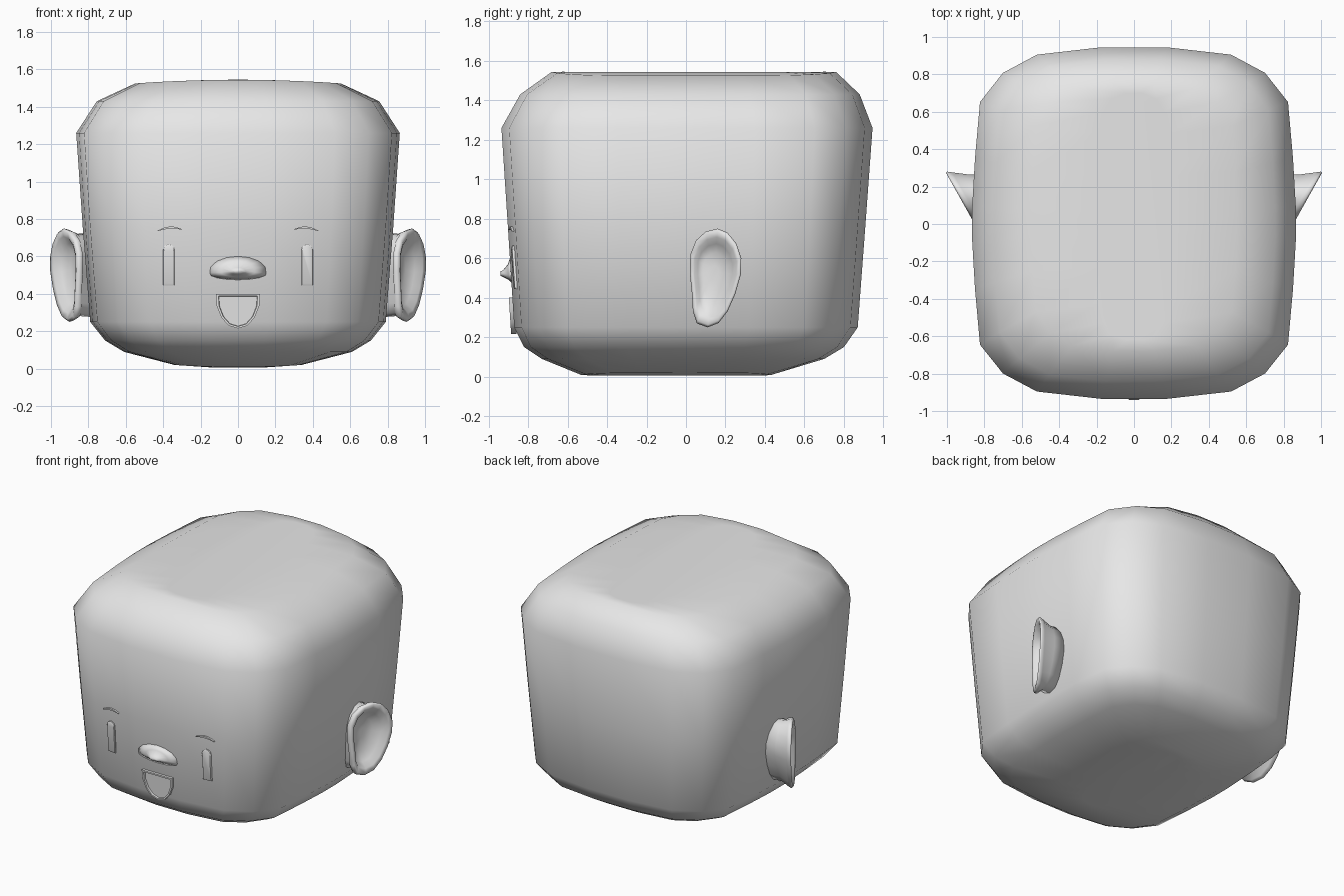
import bpy, bmesh, math

if "Cube" in bpy.data.objects:
    bpy.data.objects.remove(bpy.data.objects["Cube"])

skin = bpy.data.materials.new("plain_grey")
skin.diffuse_color = (0.8, 0.8, 0.8, 1)
skin.use_nodes = True
skin.node_tree.nodes["Principled BSDF"].inputs["Base Color"].default_value = skin.diffuse_color


def make(name, rings, mirror=False, sharp=None):
    """Skin a stack of equal-length closed rings and cap both ends."""
    bm = bmesh.new()
    loops = [[bm.verts.new(p) for p in ring] for ring in rings]
    n = len(loops[0])
    for a, b in zip(loops, loops[1:]):
        for i in range(n):
            j = (i + 1) % n
            bm.faces.new((a[i], a[j], b[j], b[i]))
    bm.faces.new(loops[0])
    bm.faces.new(loops[-1])
    bmesh.ops.recalc_face_normals(bm, faces=bm.faces)
    me = bpy.data.meshes.new(name)
    bm.to_mesh(me)
    bm.free()
    me.materials.append(skin)
    ob = bpy.data.objects.new(name, me)
    bpy.context.collection.objects.link(ob)
    me.polygons.foreach_set("use_smooth", [True] * len(me.polygons))
    if sharp:
        bpy.ops.object.select_all(action='DESELECT')
        ob.select_set(True)
        bpy.context.view_layer.objects.active = ob
        bpy.ops.object.shade_smooth_by_angle(angle=math.radians(sharp))
    if mirror:
        ob.modifiers.new("Mirror", 'MIRROR')
    return ob


# Head: one rounded-square plan, scaled ring by ring (normalised to 1)
quarter = [(0.2, 1.0), (0.6, 0.958), (0.81, 0.855),
           (0.952, 0.69), (0.983, 0.37), (1.0, 0.1)]
plan = quarter + [(x, -y) for x, y in quarter[::-1]]
plan += [(-x, y) for x, y in plan[::-1]]


# half width, front depth, back depth, height, drop towards the sides
levels = [(0.12, 0.45, 0.38, 0.005, 0),
          (0.34, 0.53, 0.43, 0.008, -0.012),
          (0.61, 0.73, 0.70, 0.09, 0),
          (0.71, 0.82, 0.80, 0.15, 0),
          (0.79, 0.87, 0.87, 0.25, 0),
          (0.83, 0.902, 0.908, 0.755, 0),
          (0.865, 0.935, 0.945, 1.26, 0),
          (0.755, 0.84, 0.88, 1.43, 0),
          (0.55, 0.68, 0.76, 1.545, 0.02),
          (0.2, 0.62, 0.70, 1.545, 0.003)]
make("head", [[(x * w, y * (b if y > 0 else f), z - d * x * x) for x, y in plan]
              for w, f, b, z, d in levels])


def face_y(x, z):
    """Depth of the front of the head at a point of the face."""
    t = (z - 0.25) / 1.01
    u = abs(x) / (0.79 + 0.075 * t)
    k = 1 if u < 0.2 else 1 - 0.042 * (u - 0.2) / 0.4
    return -(0.87 + 0.065 * t) * k


def scaled(pts, s):
    cx = (min(p[0] for p in pts) + max(p[0] for p in pts)) / 2
    cz = (min(p[1] for p in pts) + max(p[1] for p in pts)) / 2
    return [(cx + (x - cx) * s, cz + (z - cz) * s) for x, z in pts]


def relief(name, layers, mirror=False):
    """Raised face detail: layers of (outline, height above the face)."""
    make(name, [[(x, face_y(x, z) - h, z) for x, z in pts] for pts, h in layers],
         mirror, 35)


# Eyes: upright bars with rounded tops
eye = [(0.34, 0.445), (0.40, 0.445)]
eye += [(0.37 + 0.03 * math.cos(a), 0.637 + 0.028 * math.sin(a))
        for a in (math.pi * i / 6 for i in range(7))]
relief("eye", [(eye, -0.01), (eye, 0.008), (scaled(eye, 0.9), 0.012)], True)

# Brows: thin tapered arcs
xs = [0.30 + 0.13 * i / 6 for i in range(7)]
top = [(x, 0.738 + 0.018 * math.sin(math.pi * i / 6) + 0.008 * (1 - i / 6))
       for i, x in enumerate(xs)]
low = [(x, z - 0.003 - 0.009 * math.sin(math.pi * i / 6))
       for i, (x, z) in enumerate(top)]
brow = top + low[::-1]
relief("brow", [(brow, -0.01), (brow, 0.012)], True)

# Mouth: open smile with a raised lip and recessed centre
half = [(0.118, 0.40), (0.115, 0.34), (0.09, 0.275), (0.05, 0.23)]
smile = half + [(0, 0.215)] + [(-x, z) for x, z in half[::-1]]
relief("mouth", [(smile, -0.01), (smile, 0.018), (scaled(smile, 0.88), 0.018),
                 (scaled(smile, 0.86), 0.004)])


# Nose: soft mound with a small flat tip
def oval(rx, up, down, cz):
    ring = []
    for i in range(16):
        a = math.tau * i / 16
        s = math.sin(a)
        ring.append((rx * math.cos(a), cz + s * (up if s > 0 else down)))
    return ring


make("nose", [[(x, face_y(x, z) - h, z) for x, z in pts] for pts, h in (
    (oval(0.18, 0.10, 0.04, 0.51), -0.004),
    (oval(0.09, 0.055, 0.025, 0.515), 0.012),
    (oval(0.042, 0.022, 0.014, 0.518), 0.038),
    (oval(0.025, 0.012, 0.008, 0.52), 0.053))])

# Ears: tilted cups, outline given in the side plane
ear = [(0.16, 0.75), (0.21, 0.73), (0.255, 0.675), (0.28, 0.60), (0.278, 0.52),
       (0.25, 0.42), (0.21, 0.33), (0.165, 0.272), (0.11, 0.25), (0.055, 0.27),
       (0.035, 0.33), (0.03, 0.42), (0.02, 0.52), (0.022, 0.62), (0.05, 0.69),
       (0.10, 0.735)]


def ear_ring(s, off, cy=0.145, cz=0.51, tilt=0.56):
    ring = []
    for y, z in ear:
        y, z = cy + (y - cy) * s, cz + (z - cz) * s
        ring.append((0.93 + tilt * (y - 0.15) + off, y, z))
    return ring


make("ear", [ear_ring(0.90, -0.15, tilt=0.05),
             ear_ring(0.88, -0.075, tilt=0.2),
             ear_ring(0.97, -0.03),
             ear_ring(1.0, -0.005),
             ear_ring(0.95, 0.006),
             ear_ring(0.82, -0.002),
             ear_ring(0.68, -0.035),
             ear_ring(0.45, -0.06, cz=0.53, tilt=0.45),
             ear_ring(0.15, -0.065, cz=0.53, tilt=0.4)], True)
